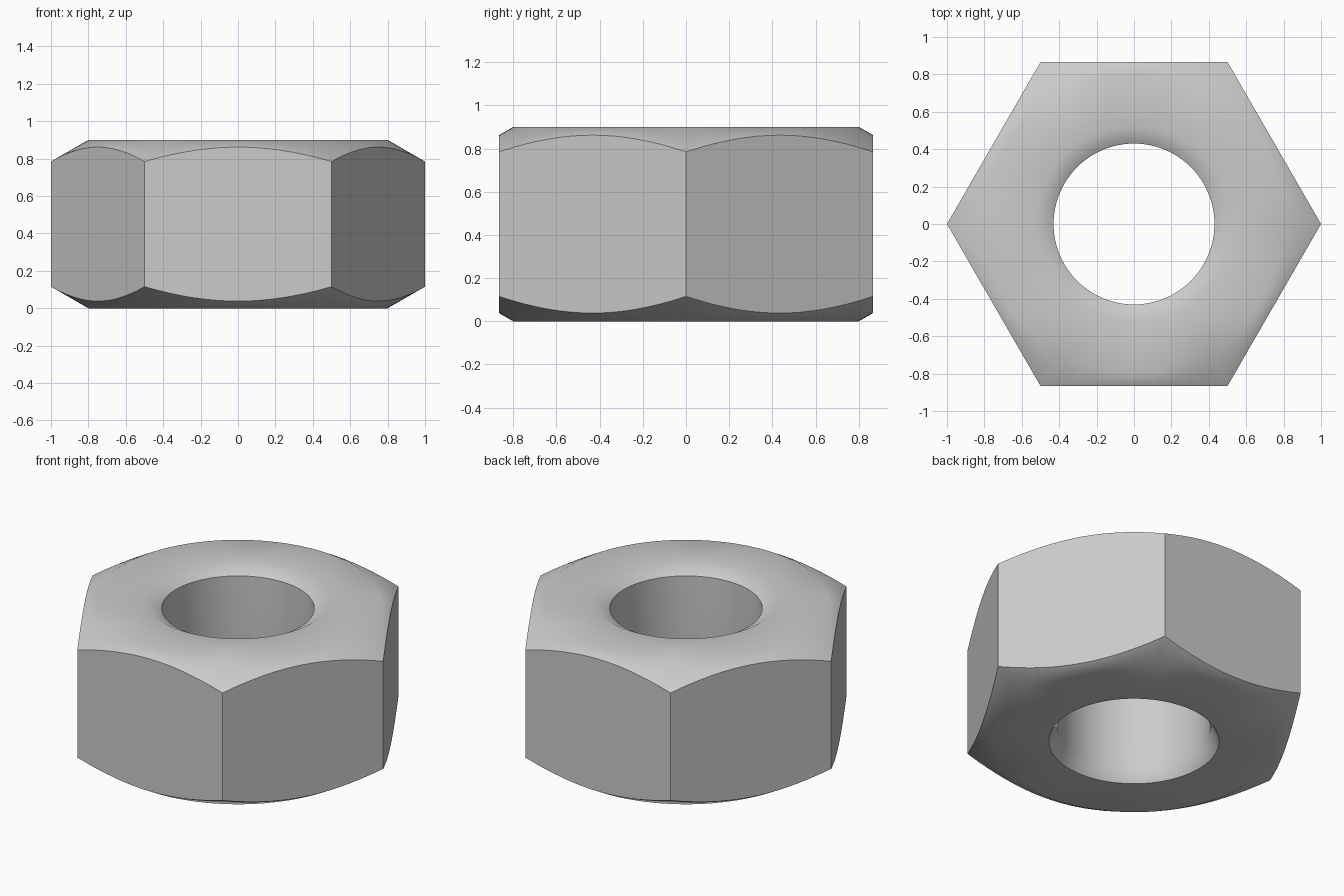
import bpy
import bmesh
from math import cos, sin, tan, pi, radians

cube = bpy.data.objects.get("Cube")
if cube:
    bpy.data.objects.remove(cube, do_unlink=True)

HEIGHT = 0.9
FACE_R = 0.8        # radius of the flat end faces
BORE_R = 0.43
SEGMENTS = 96       # multiple of six, so the corners fall on segments
SLOPE = tan(radians(30))

# Plain steel colour
steel = bpy.data.materials.new("grey steel")
steel.use_nodes = True
colour = (0.6, 0.6, 0.6, 1)
steel.diffuse_color = colour
steel.node_tree.nodes["Principled BSDF"].inputs["Base Color"].default_value = colour


def hex_radius(angle):
    """Distance from the axis to a unit hexagon with a corner on +x."""
    return cos(pi / 6) / cos(angle % (pi / 3) - pi / 6)


def section(angle):
    """Closed radius/height outline of the nut at one angle."""
    r = hex_radius(angle)
    drop = (r - FACE_R) * SLOPE
    return [
        (0.48, 0), (FACE_R, 0),                       # bottom face
        (r, drop), (r, HEIGHT - drop),                # chamfers and flat side
        (FACE_R, HEIGHT), (0.52, HEIGHT),             # top face
        (BORE_R, HEIGHT - 0.09 * SLOPE),              # shallow top countersink
        (BORE_R, 0.05 / SLOPE),                       # bore, steep bottom lead-in
    ]


# Loft the outline around the axis
bm = bmesh.new()
rings = []
for i in range(SEGMENTS):
    a = 2 * pi * i / SEGMENTS
    rings.append([bm.verts.new((r * cos(a), r * sin(a), z)) for r, z in section(a)])
for i, ring in enumerate(rings):
    nxt = rings[(i + 1) % SEGMENTS]
    for j in range(len(ring)):
        k = (j + 1) % len(ring)
        bm.faces.new((ring[j], nxt[j], nxt[k], ring[k]))
bmesh.ops.recalc_face_normals(bm, faces=bm.faces)
mesh = bpy.data.meshes.new("hex_nut")
bm.to_mesh(mesh)
bm.free()
mesh.materials.append(steel)

nut = bpy.data.objects.new("hex_nut", mesh)
bpy.context.collection.objects.link(nut)
bpy.ops.object.select_all(action="DESELECT")
nut.select_set(True)
bpy.context.view_layer.objects.active = nut

# Soft chamfers, crisp sides
bpy.ops.object.shade_smooth_by_angle(angle=radians(35))
weighted = nut.modifiers.new("weighted_normals", "WEIGHTED_NORMAL")
weighted.keep_sharp = True
